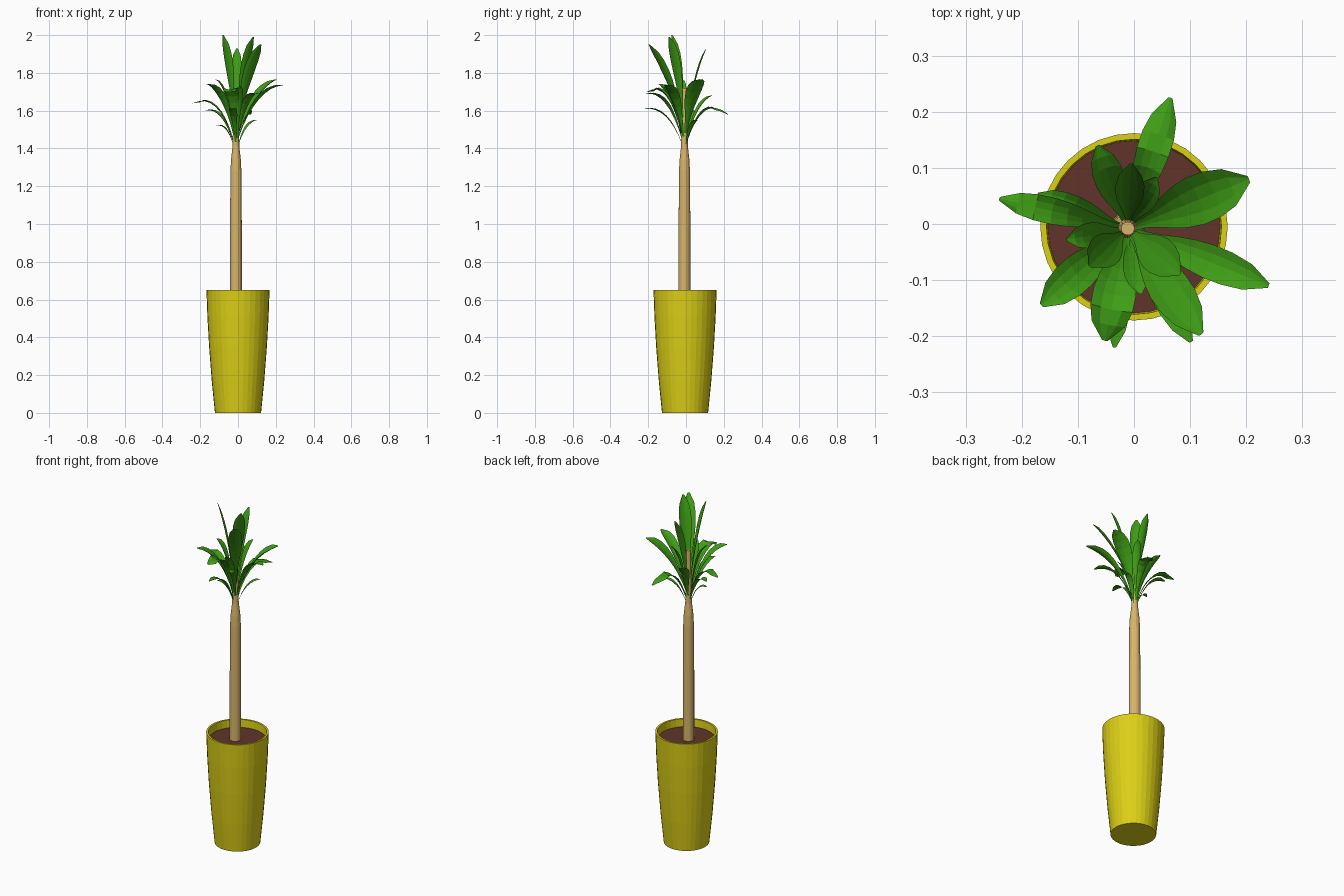
import bpy
from math import sin, cos, pi, atan2
from mathutils import Vector

if "Cube" in bpy.data.objects:
    bpy.data.objects.remove(bpy.data.objects["Cube"])


def material(name, rgb):
    m = bpy.data.materials.new(name)
    m.diffuse_color = (*rgb, 1)
    m.use_nodes = True
    m.node_tree.nodes["Principled BSDF"].inputs["Base Color"].default_value = m.diffuse_color
    return m


def make(name, verts, faces, mat):
    me = bpy.data.meshes.new(name)
    me.from_pydata(verts, [], faces)
    me.materials.append(mat)
    ob = bpy.data.objects.new(name, me)
    bpy.context.collection.objects.link(ob)
    return ob


def lathe(name, profile, sides, centre, mat):
    """Revolve (radius, z) points; both ends are closed with flat caps."""
    verts, faces = [], []
    for r, z in profile:
        for i in range(sides):
            a = 2 * pi * i / sides
            verts.append((centre[0] + r * cos(a), centre[1] + r * sin(a), z))
    for k in range(len(profile) - 1):
        for i in range(sides):
            j = (i + 1) % sides
            faces.append((k * sides + i, k * sides + j,
                          (k + 1) * sides + j, (k + 1) * sides + i))
    faces.append(tuple(reversed(range(sides))))
    last = (len(profile) - 1) * sides
    faces.append(tuple(range(last, last + sides)))
    return make(name, verts, faces, mat)


yellow = material("pot_yellow", (0.72, 0.63, 0.008))
brown = material("soil_brown", (0.115, 0.034, 0.023))
tan = material("trunk_tan", (0.70, 0.46, 0.15))
green = material("leaf_green", (0.05, 0.34, 0.008))

# Pot with a hollow rim, and soil inside it
lathe("pot", [(0.122, 0), (0.139, 0.17), (0.153, 0.35), (0.162, 0.51), (0.167, 0.65),
              (0.156, 0.65), (0.153, 0.59)], 32, (0, -0.005), yellow)
lathe("soil", [(0.153, 0.592), (0.1545, 0.605)], 32, (0, -0.005), brown)

# Trunk tapering into a thin stem
STEM = Vector((-0.011, -0.008, 0))
lathe("trunk", [(0.031, 0.595), (0.031, 1.0), (0.029, 1.28), (0.026, 1.34), (0.018, 1.41),
                (0.015, 1.55), (0.012, 1.72)], 16, STEM, tan)

# Width along a leaf: narrow stalk, wide past the middle, blunt tip
WIDTH = [0.18, 0.25, 0.42, 0.66, 0.87, 0.99, 0.98, 0.78, 0.14]


def leaf(name, tx, ty, tz, base_z, width, arch):
    tip = Vector((tx, ty, tz))
    a = atan2(ty - STEM.y, tx - STEM.x)
    out = Vector((cos(a), sin(a), 0))
    side = Vector((-sin(a), cos(a), 0))
    base = STEM + out * 0.012 + Vector((0, 0, base_z))
    reach = (tip - base).dot(out)
    ctrl = base + out * reach * 0.38
    ctrl.z = (base_z + tz) / 2 + arch
    verts, faces = [], []
    n = len(WIDTH)
    for i, w in enumerate(WIDTH):
        t = i / (n - 1)
        p = base * (1 - t) ** 2 + ctrl * 2 * t * (1 - t) + tip * t * t
        d = ((ctrl - base) * (1 - t) + (tip - ctrl) * t).normalized()
        normal = d.cross(side)
        if normal.dot(out) > 0:
            normal = -normal
        h = w * width / 2
        for s in (-1, -0.5, 0, 0.5, 1):
            verts.append(p + side * h * s + normal * h * 0.3 * s * s)
    for i in range(n - 1):
        for c in range(4):
            q = i * 5 + c
            faces.append((q, q + 5, q + 6, q + 1))
    make(name, verts, faces, green)


# tip x, tip y, tip z, base z, width, arch height
LEAVES = [
    # upright crown leaves
    (-0.080, -0.075, 2.00, 1.55, 0.062, 0.04),
    (0.082, -0.090, 1.99, 1.55, 0.068, 0.04),
    (0.120, -0.197, 1.95, 1.52, 0.075, 0.05),
    (-0.005, 0.108, 1.93, 1.52, 0.052, 0.06),
    # spreading middle leaves
    (0.205, 0.080, 1.765, 1.47, 0.090, 0.09),
    (0.240, -0.110, 1.735, 1.45, 0.062, 0.13),
    (-0.052, -0.208, 1.70, 1.46, 0.078, 0.19),
    (-0.165, -0.145, 1.74, 1.46, 0.066, 0.12),
    (-0.240, 0.045, 1.64, 1.44, 0.048, 0.16),
    (0.065, 0.225, 1.58, 1.43, 0.060, 0.19),
    (-0.120, -0.028, 1.765, 1.47, 0.045, 0.12),
    (0.040, 0.083, 1.76, 1.47, 0.045, 0.10),
    # low drooping leaves
    (0.102, -0.210, 1.69, 1.44, 0.050, 0.14),
    (-0.035, -0.220, 1.61, 1.42, 0.042, 0.11),
    (-0.172, 0.053, 1.60, 1.42, 0.045, 0.11),
    (-0.065, 0.140, 1.68, 1.44, 0.055, 0.09),
    (0.012, -0.125, 1.73, 1.44, 0.045, 0.08),
    (-0.115, -0.030, 1.52, 1.41, 0.030, 0.07),
    (0.100, 0.060, 1.55, 1.41, 0.032, 0.06),
]
for i, spec in enumerate(LEAVES):
    leaf(f"leaf_{i + 1:02d}", *spec)
